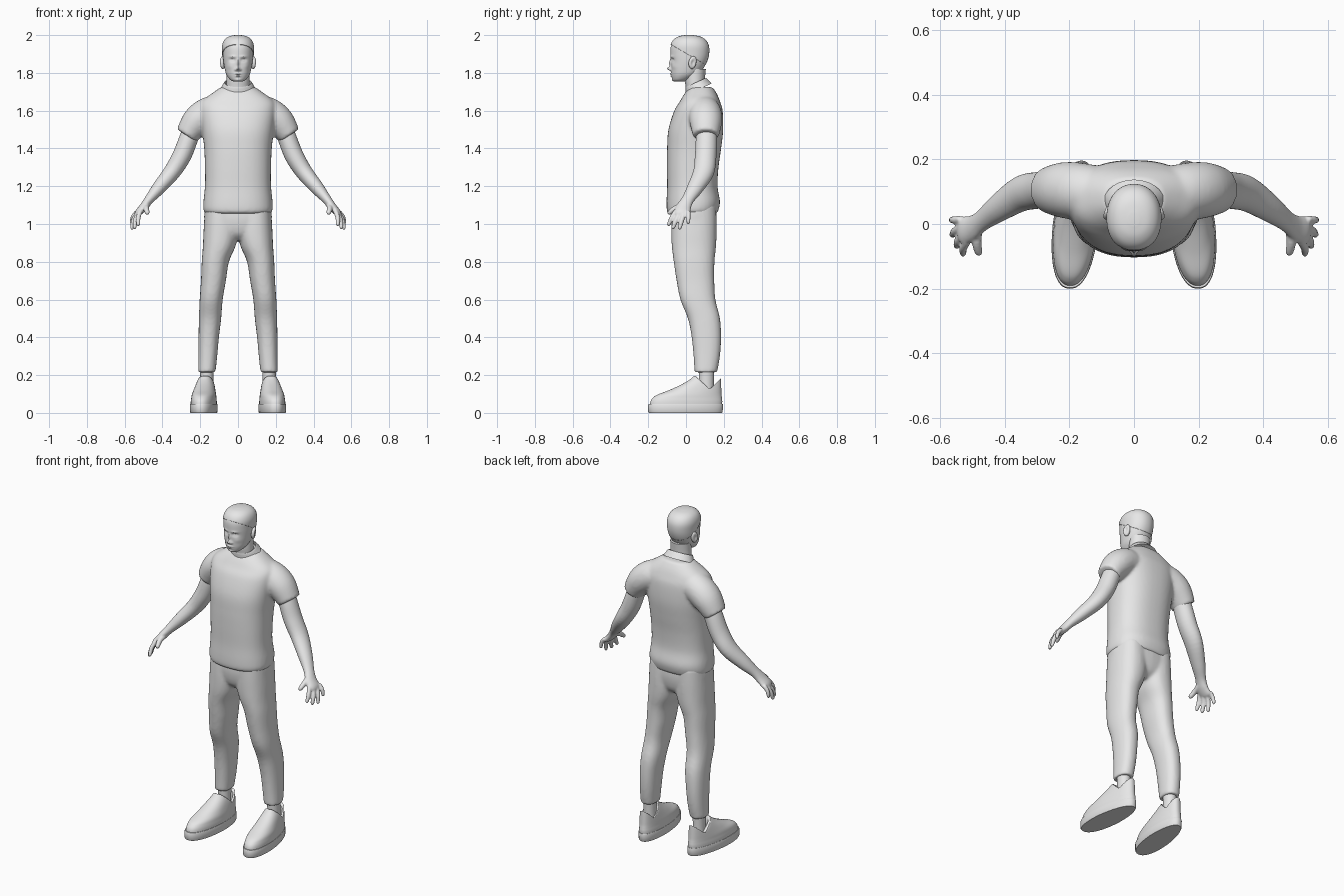
import bpy
import bmesh
import math
from mathutils import Vector, Matrix

cube = bpy.data.objects.get("Cube")
if cube:
    bpy.data.objects.remove(cube, do_unlink=True)

grey = bpy.data.materials.new("plain_grey")
grey.use_nodes = True
grey.diffuse_color = (0.8, 0.8, 0.8, 1)
grey.node_tree.nodes["Principled BSDF"].inputs["Base Color"].default_value = grey.diffuse_color


def spline(points, steps):
    """Smooth interpolation through tuples of any length."""
    if steps == 1:
        return points
    result = []
    last = len(points) - 1
    for i in range(last):
        quad = [points[max(i - 1, 0)], points[i], points[i + 1], points[min(i + 2, last)]]
        for k in range(steps):
            t = k / steps
            result.append(tuple(
                b + t * ((c - a) + t * ((2*a - 5*b + 4*c - d) + t * (3*(b - c) + d - a))) / 2
                for a, b, c, d in zip(*quad)))
    result.append(points[last])
    return result


def add_tube(bm, rings, side=1, seg=32, steps=5, power=2, flat=False):
    """Loft rings (x, y, z, half depth, half width); flat keeps them horizontal."""
    path = spline(rings, steps)
    centres = [Vector((side * p[0], p[1], p[2])) for p in path]
    loops = []

    def shape(value):
        return math.copysign(abs(value) ** (2 / power), value)

    for i, p in enumerate(path):
        along = Vector((0, 0, 1))
        if not flat:
            along = (centres[min(i + 1, len(path) - 1)] - centres[max(i - 1, 0)]).normalized()
        u = (Vector((0, 1, 0)) - along * along.y).normalized()
        v = along.cross(u)
        loop = []
        for k in range(seg):
            angle = math.tau * k / seg
            offset = (u * max(p[3], .002) * shape(math.cos(angle))
                      + v * max(p[4], .002) * shape(math.sin(angle)))
            loop.append(bm.verts.new(centres[i] + offset))
        loops.append(loop)
    for low, high in zip(loops, loops[1:]):
        for k in range(seg):
            n = (k + 1) % seg
            bm.faces.new((low[k], low[n], high[n], high[k]))
    bm.faces.new(loops[0][::-1])
    bm.faces.new(loops[-1])
    return [vert for loop in loops for vert in loop]


def add_pair(bm, rings, **options):
    for side in (-1, 1):
        add_tube(bm, rings, side, **options)


def spans(rows):
    """Turn (z, half width, front y, back y) rows into centred rings."""
    return [(0, (f + b) / 2, z, (b - f) / 2, w) for z, w, f, b in rows]


def finish(name, bm, voxel=None, relax=0):
    bmesh.ops.recalc_face_normals(bm, faces=bm.faces)
    mesh = bpy.data.meshes.new(name)
    bm.to_mesh(mesh)
    bm.free()
    mesh.materials.append(grey)
    for poly in mesh.polygons:
        poly.use_smooth = True
    mesh.set_sharp_from_angle(angle=math.radians(40))
    obj = bpy.data.objects.new(name, mesh)
    bpy.context.collection.objects.link(obj)
    if voxel:
        remesh = obj.modifiers.new("merge", "REMESH")
        remesh.mode = "VOXEL"
        remesh.voxel_size = voxel
        remesh.use_smooth_shade = True
        smooth = obj.modifiers.new("relax", "SMOOTH")
        smooth.factor = .5
        smooth.iterations = relax
    return obj


# Shirt: torso and short sleeves merged together
bm = bmesh.new()
add_tube(bm, spans([
    (1.055, .172, -.095, .163), (1.075, .183, -.102, .172), (1.12, .183, -.103, .18),
    (1.2, .175, -.1, .167), (1.3, .175, -.101, .172), (1.4, .179, -.1, .186),
    (1.5, .19, -.093, .197), (1.6, .2, -.062, .194), (1.65, .19, -.032, .18),
    (1.69, .14, -.008, .163), (1.725, .09, .02, .14)]), seg=48, power=2.4, flat=True)
add_pair(bm, [(.08, .085, 1.6, .085, .09), (.16, .1, 1.585, .088, .085),
              (.22, .105, 1.54, .086, .08), (.272, .105, 1.468, .069, .061)])
finish("shirt", bm, .009, 6)

# Collar: tilted band around the neck
bm = bmesh.new()
add_tube(bm, [(0, 0, -.024, .076, .094), (0, 0, -.004, .068, .083), (0, 0, .012, .062, .075),
              (0, 0, .014, .058, .069), (0, 0, -.008, .055, .065)], steps=2, flat=True)
bm.transform(Matrix.Translation((0, .058, 1.735)) @ Matrix.Rotation(.42, 4, "X"))
finish("collar", bm)

# Trousers: two legs joined by the pelvis
bm = bmesh.new()
add_pair(bm, [
    (.165, .105, .215, .06, .046), (.16, .11, .3, .07, .05), (.155, .108, .4, .078, .054),
    (.148, .095, .5, .085, .059), (.142, .063, .6, .093, .061), (.13, .05, .7, .1, .066),
    (.12, .043, .8, .108, .072), (.1, .042, .88, .117, .086), (.09, .042, .95, .12, .093),
    (.088, .042, 1.02, .12, .091), (.088, .042, 1.1, .117, .086)], power=2.3, flat=True)
add_tube(bm, [(0, .042, .915, .07, .06), (0, .042, .95, .105, .14), (0, .042, 1.02, .12, .178),
              (0, .042, 1.1, .117, .174)], power=2.3, flat=True)
finish("trousers", bm, .009, 5)

# Arms with palms, fingers and thumbs
bm = bmesh.new()
add_pair(bm, [
    (.235, .11, 1.52, .05, .048), (.262, .108, 1.45, .056, .05), (.298, .104, 1.36, .057, .05),
    (.35, .093, 1.275, .055, .045), (.42, .048, 1.19, .043, .036), (.47, .01, 1.13, .033, .025),
    (.5, -.012, 1.09, .039, .022), (.528, -.02, 1.06, .042, .018), (.54, -.022, 1.045, .03, .01)])
digits = [  # base, tip, radius
    ((.515, -.052, 1.07), (.53, -.096, .99), .0125),
    ((.525, -.03, 1.06), (.55, -.072, .974), .013),
    ((.532, -.008, 1.06), (.564, -.036, .97), .0125),
    ((.535, .014, 1.065), (.567, .012, 1), .0115),
    ((.482, -.012, 1.1), (.48, -.097, 1.055), .015)]
for base, tip, r in digits:
    base, tip = Vector(base), Vector(tip)
    knuckle = base.lerp(tip, .5) + Vector((.005, 0, .006))
    end = base.lerp(tip, .9)
    add_pair(bm, [(*base, r, r), (*knuckle, r, r), (*end, r * .8, r * .8),
                  (*tip, r * .3, r * .3)], seg=14, steps=4)
finish("arms_and_hands", bm, .005, 3)

# Ankles
bm = bmesh.new()
add_pair(bm, [(.165, .108, .08, .04, .035), (.165, .108, .16, .039, .034),
              (.165, .108, .25, .042, .037)], flat=True)
finish("ankles", bm)


# Shoes: toes turned out, heel narrowed, collar dipping at the ankle
def shape_shoe(verts, side):
    for vert in verts:
        x, y, z = vert.co
        z = min(z, .125 + .95 * abs(y - .125))
        vert.co = (side * (.18 - .09 * y) + x * (1 - .8 * max(y, 0)), y, z)


uppers, soles = bmesh.new(), bmesh.new()
upper_rings = spans([
    (.03, .067, -.192, .19), (.06, .067, -.188, .192), (.08, .065, -.175, .19),
    (.097, .063, -.15, .188), (.12, .058, -.09, .187), (.15, .051, -.025, .186),
    (.175, .044, .018, .185), (.194, .036, .042, .183), (.19, .033, .052, .174),
    (.16, .036, .06, .17), (.1, .036, .062, .17)])
sole_rings = spans([
    (0, .068, -.196, .19), (.006, .071, -.2, .194), (.042, .071, -.2, .196),
    (.048, .069, -.197, .194)])
for side in (-1, 1):
    shape_shoe(add_tube(uppers, upper_rings, seg=64, power=2.3, flat=True), side)
    shape_shoe(add_tube(soles, sole_rings, seg=64, steps=1, power=2.3, flat=True), side)
finish("shoe_uppers", uppers)
finish("shoe_soles", soles)

# Neck
bm = bmesh.new()
add_tube(bm, [(0, .06, 1.66, .06, .07), (0, .051, 1.72, .052, .062), (0, .047, 1.76, .053, .06),
              (0, .05, 1.82, .055, .06)], flat=True)
finish("neck", bm)

# Head, with facial features raised or sunk by soft bumps
head_rows = [
    (1.755, .026, -.063, -.005), (1.765, .043, -.071, .02), (1.79, .061, -.077, .065),
    (1.82, .07, -.079, .09), (1.86, .077, -.08, .11), (1.9, .08, -.083, .119),
    (1.94, .08, -.08, .117), (1.97, .068, -.064, .1), (1.988, .044, -.036, .07),
    (1.995, .012, -.002, .03)]
features = [  # x, z, height, width, tallness
    (0, 1.85, .01, .007, .02), (0, 1.822, .021, .009, .01), (.012, 1.817, .008, .006, .006),
    (.03, 1.868, -.012, .014, .009), (.03, 1.866, .007, .009, .005), (.028, 1.886, .004, .018, .006),
    (0, 1.794, .008, .016, .004), (0, 1.783, .007, .013, .004), (0, 1.762, .005, .015, .008),
    (.045, 1.835, .003, .015, .015)]
bm = bmesh.new()
for vert in add_tube(bm, spans(head_rows), seg=96, steps=9, power=2.15, flat=True):
    x, y, z = vert.co
    fade = min(max((.02 - y) / .06, 0), 1)
    for fx, fz, height, wide, tall in features:
        vert.co.y -= fade * height * math.exp(-((abs(x) - fx) / wide) ** 2 - ((z - fz) / tall) ** 2)
finish("head", bm)

# Short hair: a slightly larger head shell cut along a sloping hairline
bm = bmesh.new()
hair_rows = [(z + .005, w + .004, f - .003, b + .004) for z, w, f, b in head_rows]
add_tube(bm, spans(hair_rows), seg=64, power=2.15, flat=True)
bmesh.ops.recalc_face_normals(bm, faces=bm.faces)
bmesh.ops.bisect_plane(bm, geom=bm.verts[:] + bm.edges[:] + bm.faces[:],
                       plane_co=(0, -.08, 1.95), plane_no=(0, .11, .19), clear_inner=True)
hair = finish("hair", bm)
shell = hair.modifiers.new("thickness", "SOLIDIFY")
shell.thickness = .006
shell.offset = -1

# Ears with a hollow in the outer side
bm = bmesh.new()
for side in (-1, 1):
    place = (Matrix.Translation((side * .081, .034, 1.855)) @ Matrix.Rotation(-.2, 4, "X")
             @ Matrix.Rotation(side * .35, 4, "Z"))
    ear = bmesh.ops.create_uvsphere(bm, u_segments=24, v_segments=16, radius=1)["verts"]
    for vert in ear:
        x, y, z = vert.co
        hollow = 1 - .7 * math.exp(-(y * y + z * z) * 3)
        vert.co = place @ Vector((x * .016 * hollow, y * .021, z * (.034 + .004 * y)))
finish("ears", bm)
